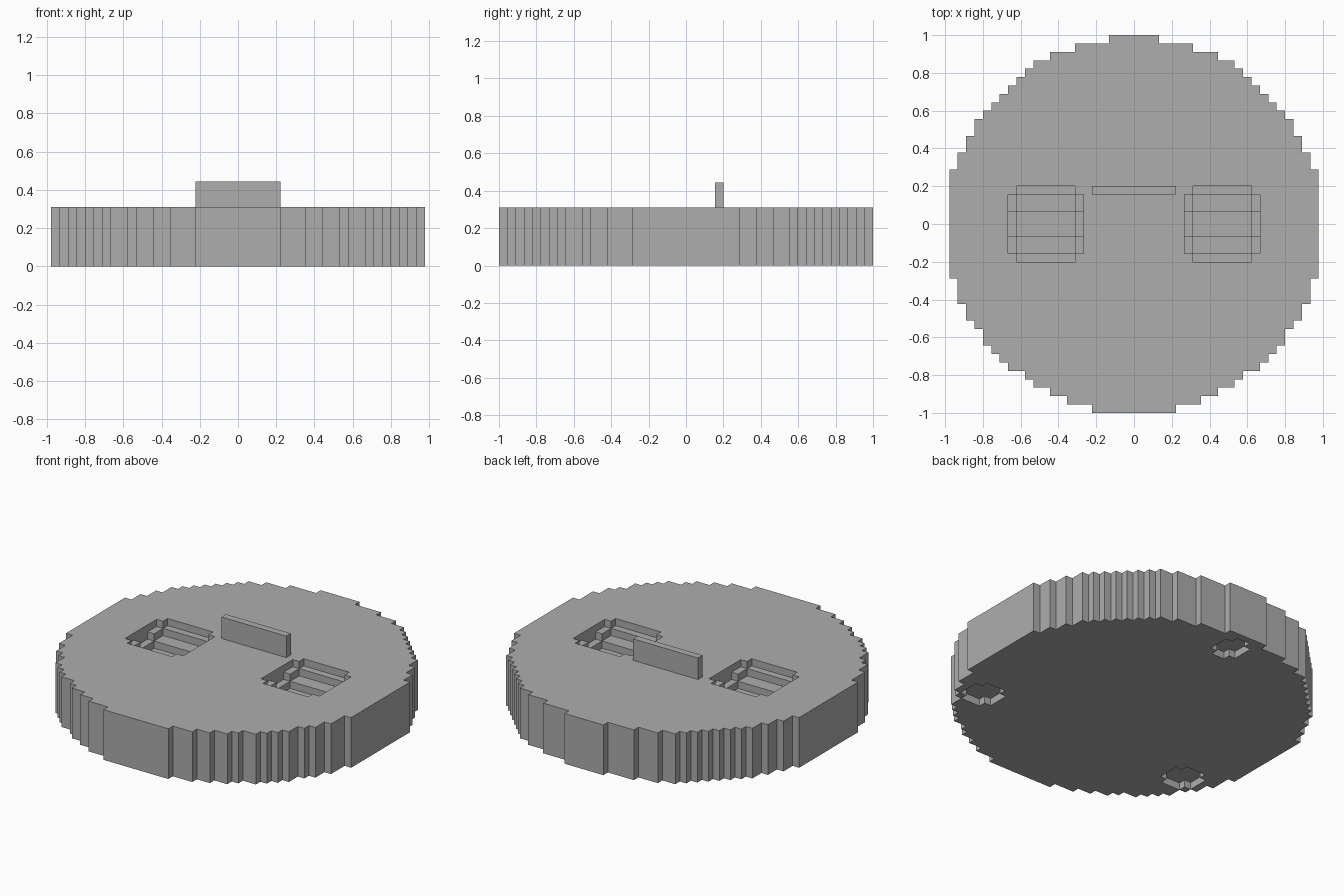
import bpy
import bmesh

U = 2 / 45          # one block
BODY_H = 7          # body height in blocks

cube = bpy.data.objects.get("Cube")
if cube:
    bpy.data.objects.remove(cube, do_unlink=True)

grey = bpy.data.materials.new("plain_grey")
grey.use_nodes = True
colour = (0.42, 0.42, 0.42, 1)
grey.diffuse_color = colour
grey.node_tree.nodes["Principled BSDF"].inputs["Base Color"].default_value = colour


def prism(name, outline, z0, z1):
    """Extrude an outline given in blocks from z0 to z1."""
    bm = bmesh.new()
    base = bm.faces.new([bm.verts.new((x * U, y * U, z0 * U)) for x, y in outline])
    top = bmesh.ops.extrude_face_region(bm, geom=[base])["geom"]
    verts = [v for v in top if isinstance(v, bmesh.types.BMVert)]
    bmesh.ops.translate(bm, verts=verts, vec=(0, 0, (z1 - z0) * U))
    bmesh.ops.recalc_face_normals(bm, faces=bm.faces[:])
    mesh = bpy.data.meshes.new(name)
    bm.to_mesh(mesh)
    bm.free()
    mesh.materials.append(grey)
    obj = bpy.data.objects.new(name, mesh)
    bpy.context.collection.objects.link(obj)
    return obj


def box(name, x0, x1, y0, y1, z0, z1):
    return prism(name, [(x0, y0), (x1, y0), (x1, y1), (x0, y1)], z0, z1)


def carve(target, cutter):
    """Cut one shape out of the target and remove the cutter."""
    mod = target.modifiers.new("cut", "BOOLEAN")
    mod.operation = "DIFFERENCE"
    mod.solver = "EXACT"
    mod.object = cutter
    bpy.ops.object.select_all(action="DESELECT")
    bpy.context.view_layer.objects.active = target
    target.select_set(True)
    bpy.ops.object.modifier_apply(modifier=mod.name)
    bpy.data.objects.remove(cutter, do_unlink=True)


# Stepped round body: half width of each run of rows, back to front
runs = [(3, 1), (7, 1), (10, 1), (12, 1), (13, 1), (14, 1), (15, 1), (16, 1),
        (17, 1), (18, 1), (19, 2), (20, 2), (21, 2), (22, 13), (21, 3), (20, 2),
        (19, 1), (18, 2), (17, 1), (16, 1), (15, 1), (13, 1), (12, 1), (10, 1),
        (8, 1), (5, 1)]
right_edge, y = [], 22.5
for half, rows in runs:
    right_edge += [(half, y), (half, y - rows)]
    y -= rows
left_edge = [(-x, y) for x, y in reversed(right_edge)]
body = prism("round_body", right_edge + left_edge, 0, BODY_H)

# Stepped bowl pockets in the top: x range, half depth in y, depth in z
steps = [(6, 15, 3.5, 1), (7, 14, 4.5, 1), (6, 15, 1.5, 2),
         (7, 14, 3.5, 2), (7, 14, 1.5, 3)]
for side in (1, -1):
    for a, b, half, depth in steps:
        x0, x1 = sorted((a * side, b * side))
        carve(body, box("pocket_cutter", x0, x1, -half, half,
                        BODY_H - depth, BODY_H + 1))

# Three shallow sockets underneath, each a square with its corners left in
for cx, cy, hx in ((16.5, -10, 2.5), (-16.5, -10, 2.5), (0, 19, 2)):
    for dx, dy in ((hx, 1.5), (hx - 1, 2.5)):
        carve(body, box("socket_cutter", cx - dx, cx + dx, cy - dy, cy + dy, -1, 1))

# Upright plate on the top
box("upright_plate", -5, 5, 3.5, 4.5, BODY_H, BODY_H + 3)
